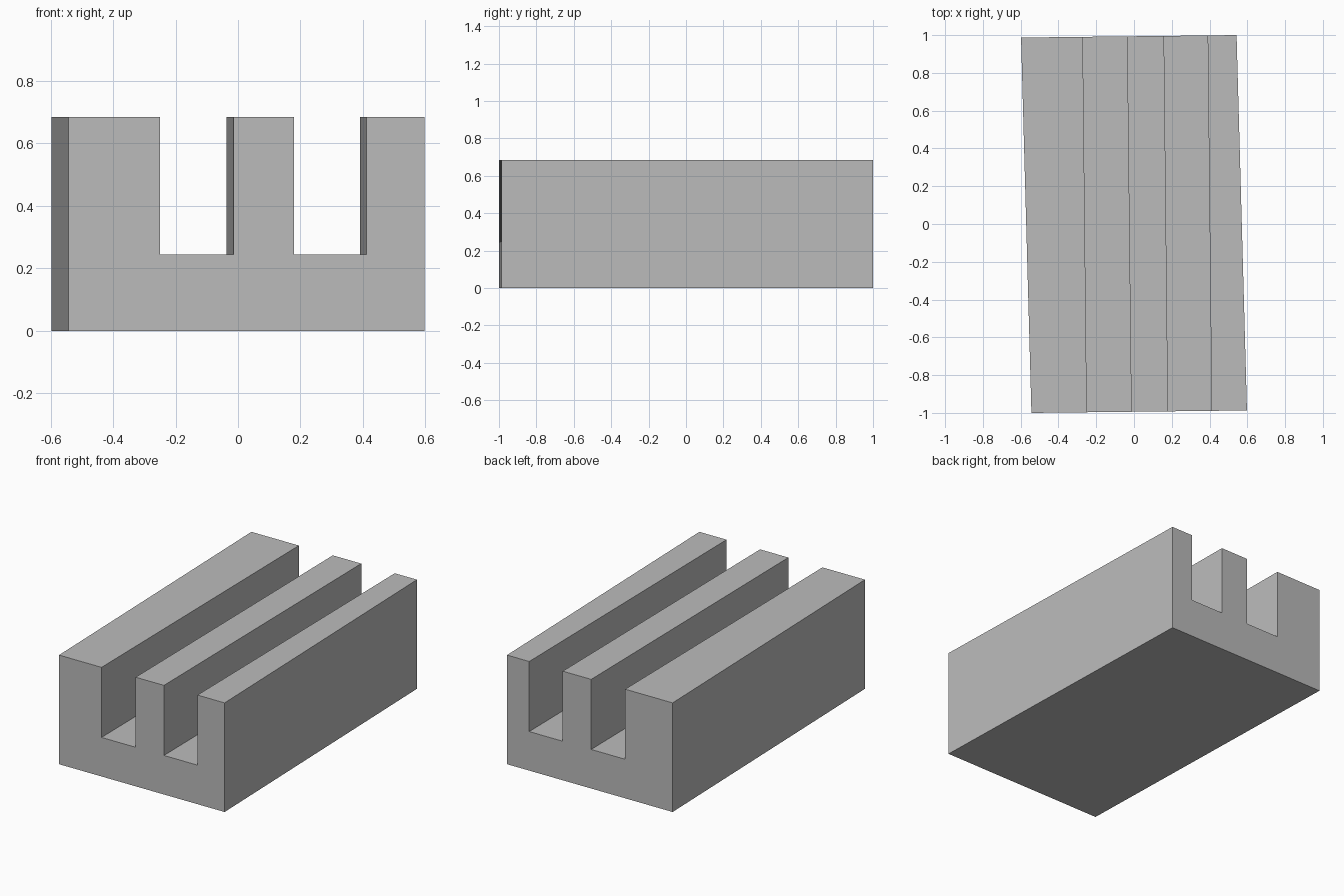
import bpy, bmesh

cube = bpy.data.objects.get("Cube")
if cube:
    bpy.data.objects.remove(cube, do_unlink=True)

FLOOR, TOP = 0.245, 0.685

# Single grey material
grey = bpy.data.materials.new("plain_grey")
grey.use_nodes = True
colour = (0.5, 0.5, 0.5, 1)
grey.diffuse_color = colour
grey.node_tree.nodes["Principled BSDF"].inputs["Base Color"].default_value = colour


def end_profile(bm, edges, y_left, y_right):
    """Ring of vertices for one end: a base with three upright ridges."""
    left, a, b, c, d, right = edges
    outline = [(left, 0), (right, 0), (right, TOP), (d, TOP), (d, FLOOR), (c, FLOOR),
               (c, TOP), (b, TOP), (b, FLOOR), (a, FLOOR), (a, TOP), (left, TOP)]
    slope = (y_right - y_left) / (right - left)
    return [bm.verts.new((x, y_left + slope * (x - left), z)) for x, z in outline]


# Slightly skewed block with two lengthwise slots, lofted front to back
bm = bmesh.new()
front = end_profile(bm, (-0.543, -0.25, -0.015, 0.18, 0.411, 0.598), -1, -0.987)
back = end_profile(bm, (-0.598, -0.271, -0.037, 0.159, 0.39, 0.543), 0.987, 1)
bm.faces.new(front)
bm.faces.new(back[::-1])
for i in range(len(front)):
    j = (i + 1) % len(front)
    bm.faces.new((front[j], front[i], back[i], back[j]))
bmesh.ops.recalc_face_normals(bm, faces=bm.faces)

mesh = bpy.data.meshes.new("slotted_block")
bm.to_mesh(mesh)
bm.free()
mesh.materials.append(grey)
bpy.context.collection.objects.link(bpy.data.objects.new("slotted_block", mesh))
